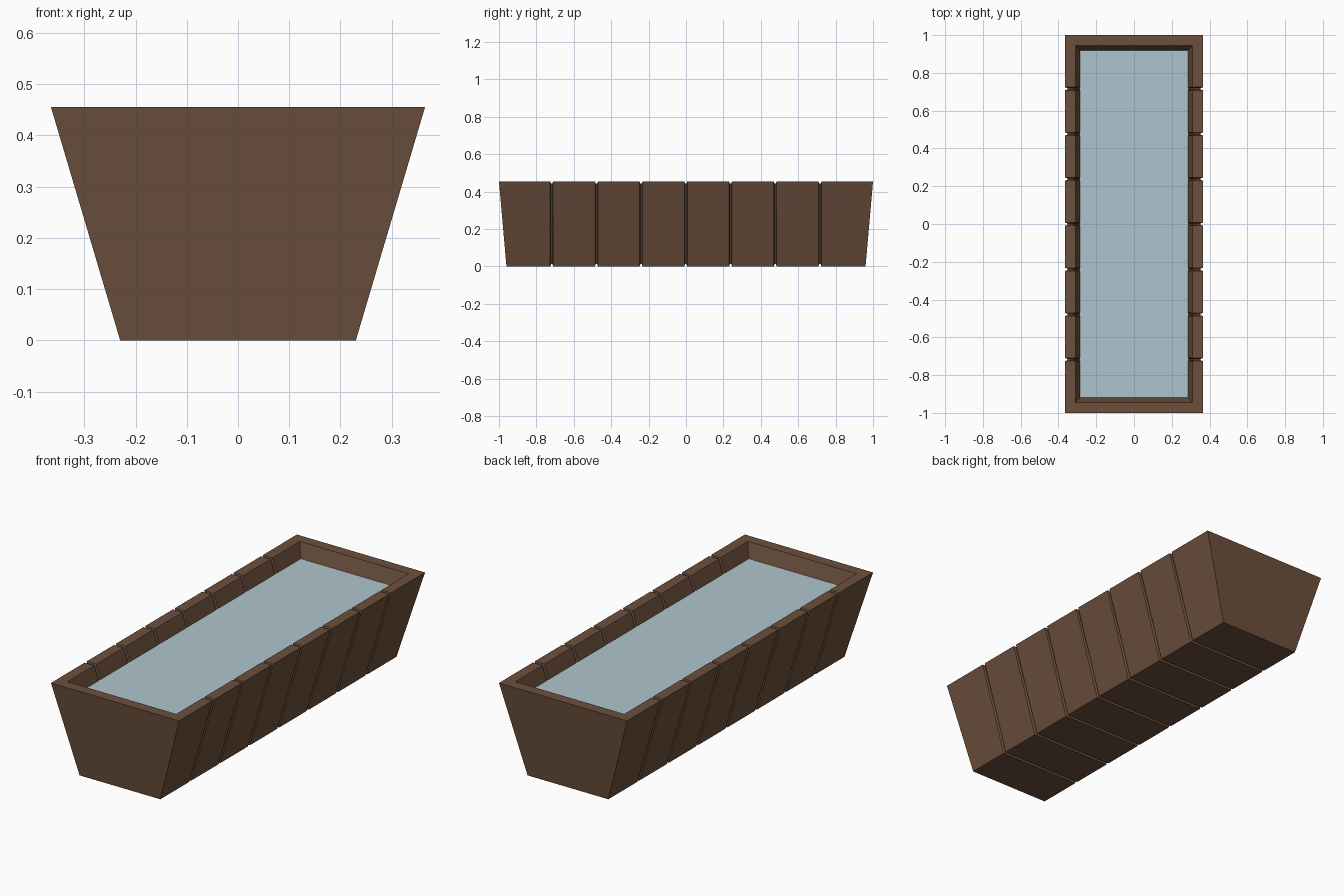
import bpy, bmesh

if "Cube" in bpy.data.objects:
    bpy.data.objects.remove(bpy.data.objects["Cube"])

TOP, FLOOR, WATER = 0.455, 0.06, 0.383


def material(name, rgb):
    m = bpy.data.materials.new(name)
    m.diffuse_color = (*rgb, 1)
    m.use_nodes = True
    m.node_tree.nodes["Principled BSDF"].inputs["Base Color"].default_value = m.diffuse_color
    return m


def add_object(name, bm, mat):
    bmesh.ops.recalc_face_normals(bm, faces=bm.faces)
    me = bpy.data.meshes.new(name)
    bm.to_mesh(me)
    bm.free()
    me.materials.append(mat)
    ob = bpy.data.objects.new(name, me)
    bpy.context.collection.objects.link(ob)
    return ob


def section(d):
    """U-shaped wall section (x, z); d sinks the surface for a groove."""
    half = [(0.365 - d, TOP - d), (0.23 - d, d)]
    inner = [(0.175 + d, FLOOR - d), (0.31 + d, TOP - d)]
    return ([(-x, z) for x, z in half] + half[::-1]
            + inner[::-1] + [(-x, z) for x, z in inner])


wood = material("brown wood", (0.150, 0.080, 0.046))
water_mat = material("pale water", (0.43, 0.56, 0.61))

# Trough: U section lofted along y, tapered ends, grooves between planks
bm = bmesh.new()
END_Y = [1.0, 0.96, 0.96, 1.0, 0.945, 0.80, 0.80, 0.945]
stations = [([-y for y in END_Y], 0)]
for i in range(-3, 4):
    c = 0.239 * i - 0.001
    for off, d in ((-0.008, 0), (-0.004, 0.012), (0.004, 0.012), (0.008, 0)):
        stations.append(([c + off] * 8, d))
stations.append((END_Y, 0))

rings = [[bm.verts.new((x, y, z)) for (x, z), y in zip(section(d), ys)]
         for ys, d in stations]
for a, b in zip(rings, rings[1:]):
    for k in range(8):
        n = (k + 1) % 8
        bm.faces.new((a[k], a[n], b[n], b[k]))
# End boards: outside face, rim and inside face
for r in (rings[0], rings[-1]):
    bm.faces.new(r[0:4])
    bm.faces.new((r[0], r[3], r[4], r[7]))
    bm.faces.new(r[4:8])
add_object("trough", bm, wood)

# Water surface, tucked slightly into the walls
t = (TOP - WATER) / (TOP - FLOOR)
wx = 0.31 - 0.135 * t + 0.003
wy = 0.945 - 0.145 * t + 0.003
bm = bmesh.new()
bm.faces.new([bm.verts.new((sx * wx, sy * wy, WATER))
              for sx, sy in ((-1, -1), (1, -1), (1, 1), (-1, 1))])
ob = add_object("water", bm, water_mat)
if ob.data.polygons[0].normal.z < 0:
    ob.data.flip_normals()
